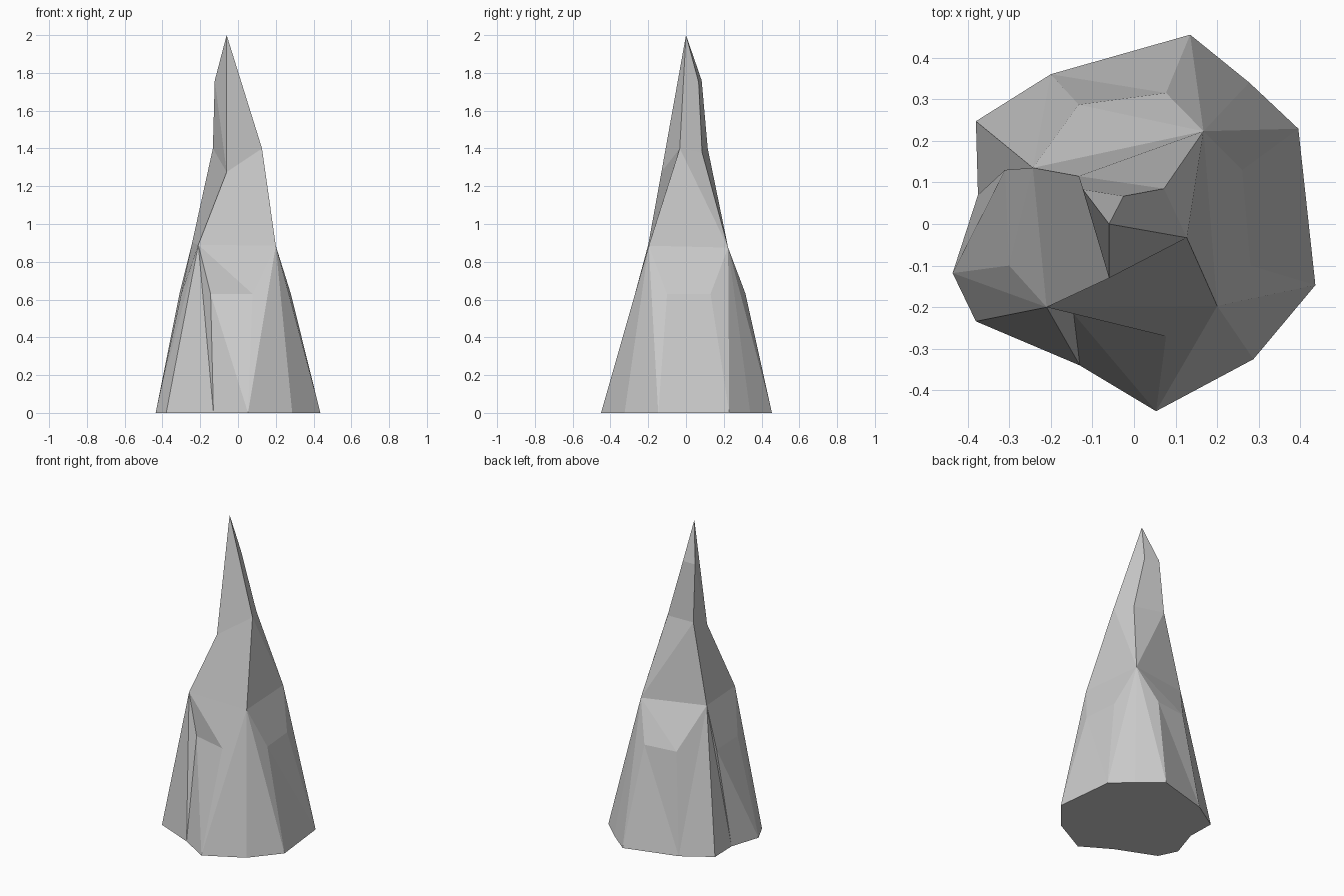
import bpy, bmesh

if "Cube" in bpy.data.objects:
    bpy.data.objects.remove(bpy.data.objects["Cube"])

# Outlines run counter-clockwise seen from above, starting at the front right corner
base = [(.287, -.325), (.436, -.147), (.395, .229),    # corner, then two points per side
        (.277, .34), (.135, .455), (-.20, .36),
        (-.38, .247), (-.375, .07), (-.436, -.118),
        (-.38, -.234), (-.13, -.34), (.053, -.45)]
chips = [(.28, -.10), (.26, .13), (.077, .315), (-.133, .287),
         (-.31, .13), (-.30, -.10), (-.145, -.216), (.077, -.27)]
shoulder = [(.20, -.197, .885), (.167, .223, .875), (-.243, .135, .90), (-.21, -.20, .89)]
neck = [(.127, -.033, 1.4), (.072, .085, 1.38), (-.133, .115, 1.4), (-.06, -.13, 1.275)]

bm = bmesh.new()
B = [bm.verts.new((x, y, 0)) for x, y in base]
C = [bm.verts.new((x, y, .63)) for x, y in chips]
S = [bm.verts.new(p) for p in shoulder]
right, back, left, front = N = [bm.verts.new(p) for p in neck]
tip_back = bm.verts.new((-.025, .067, 1.75))
tip_left = bm.verts.new((-.123, .083, 1.76))
apex = bm.verts.new((-.06, 0, 2))


def face(*verts):
    bm.faces.new(verts)


# Lower body: four sides, each with a chipped panel below the shoulder
face(*reversed(B))
for i in range(4):
    c0, c1 = S[i], S[(i + 1) % 4]
    b0, b1, b2, b3 = [B[(3 * i + k) % 12] for k in range(4)]
    p, q = C[2 * i], C[2 * i + 1]
    face(c0, p, q)
    face(c0, q, c1)
    face(c0, b0, b1)
    face(c0, b1, p)
    face(p, b1, b2)
    face(p, b2, q)
    face(q, b2, c1)
    face(c1, b2, b3)

# Tapering middle
face(S[0], S[1], right)
face(S[1], back, right)
face(S[1], S[2], left)
face(S[1], left, back)
face(S[2], S[3], front, left)
face(S[3], S[0], right, front)

# Pointed top
face(front, right, apex)
face(right, back, tip_back, apex)
face(back, left, tip_left, tip_back)
face(tip_back, tip_left, apex)
face(left, front, tip_left)
face(front, apex, tip_left)

bmesh.ops.recalc_face_normals(bm, faces=bm.faces)
mesh = bpy.data.meshes.new("rock_spire")
bm.to_mesh(mesh)
bm.free()
bpy.context.collection.objects.link(bpy.data.objects.new("rock_spire", mesh))
